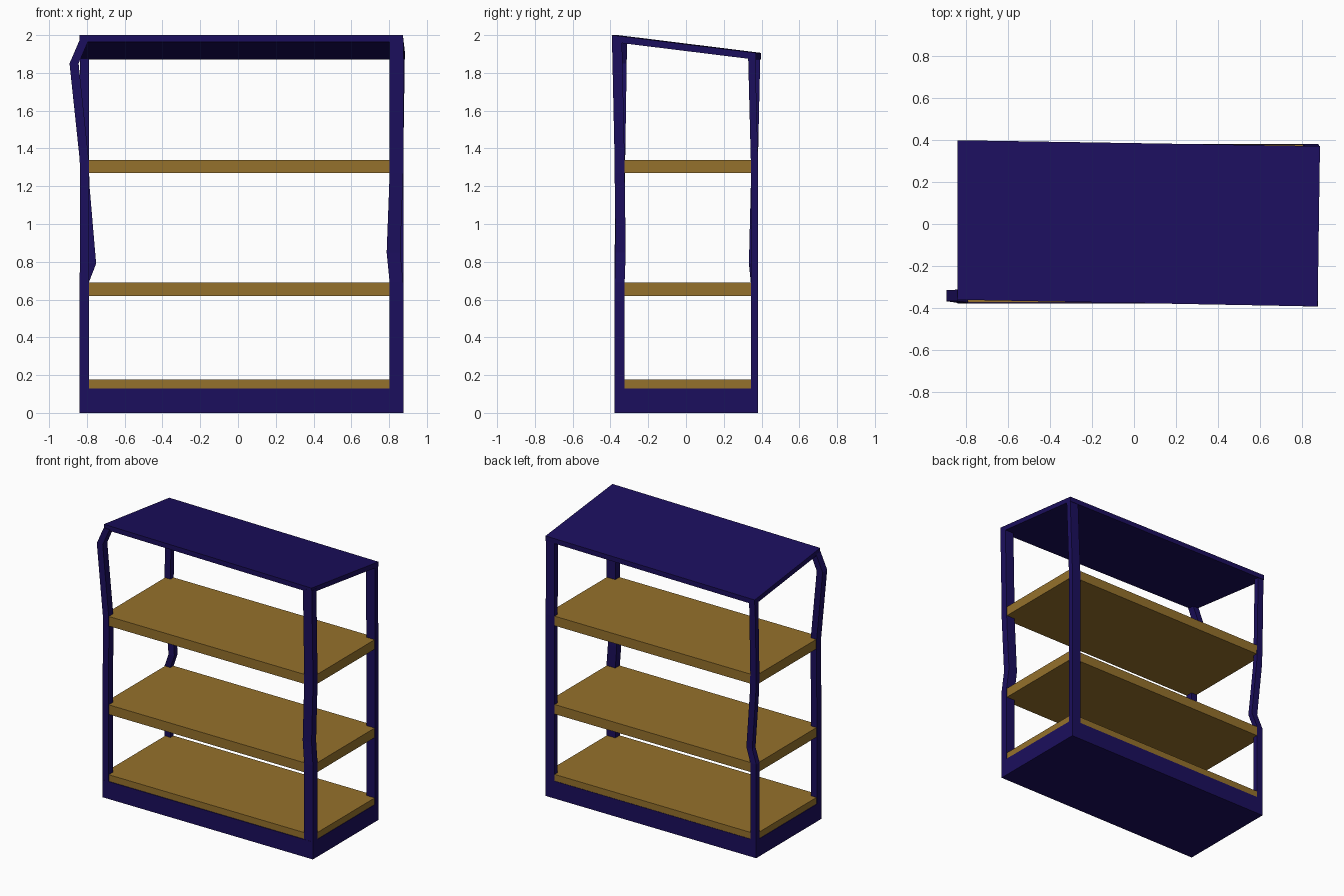
import bpy, bmesh

if "Cube" in bpy.data.objects:
    bpy.data.objects.remove(bpy.data.objects["Cube"])


def material(name, rgb):
    m = bpy.data.materials.new(name)
    m.diffuse_color = (*rgb, 1)
    m.use_nodes = True
    m.node_tree.nodes["Principled BSDF"].inputs["Base Color"].default_value = m.diffuse_color
    return m


navy = material("navy_paint", (0.011, 0.0045, 0.11))
wood = material("wood", (0.30, 0.165, 0.025))


def loft(name, rings, mat):
    """Skin a stack of four-cornered rings into a closed solid."""
    bm = bmesh.new()
    vs = [[bm.verts.new(p) for p in ring] for ring in rings]
    for a, b in zip(vs, vs[1:]):
        for i in range(4):
            j = (i + 1) % 4
            bm.faces.new((a[i], a[j], b[j], b[i]))
    bm.faces.new(vs[0][::-1])
    bm.faces.new(vs[-1])
    bmesh.ops.recalc_face_normals(bm, faces=bm.faces)
    me = bpy.data.meshes.new(name)
    bm.to_mesh(me)
    bm.free()
    me.materials.append(mat)
    ob = bpy.data.objects.new(name, me)
    bpy.context.collection.objects.link(ob)
    return ob


def rect(z, x0, x1, y0, y1):
    return [(x0, y0, z), (x1, y0, z), (x1, y1, z), (x0, y1, z)]


def box(name, x0, x1, y0, y1, z0, z1, mat):
    return loft(name, [rect(z, x0, x1, y0, y1) for z in (z0, z1)], mat)


def post(name, section, bends):
    """Post with a base section, shifted by (dx, dy) at each height."""
    x0, x1, y0, y1 = section
    loft(name, [rect(z, x0 + dx, x1 + dx, y0 + dy, y1 + dy)
                for z, dx, dy in bends], navy)


# Plinth
box("base", -0.838, 0.875, -0.379, 0.381, 0, 0.128, navy)

# Shelves, sitting just inside the outer faces of the posts
for i, (z0, z1) in enumerate([(0.127, 0.176), (0.62, 0.69), (1.27, 1.34)]):
    box(f"shelf_{i + 1}", -0.834, 0.872, -0.374, 0.378, z0, z1, wood)

# Dented corner posts: (height, x shift, y shift)
post("front_left_post", (-0.838, -0.79, -0.378, -0.325),
     [(0.1, 0, 0), (0.69, 0, 0), (1.2, 0.002, 0.002), (1.34, 0, 0.003),
      (1.85, -0.054, 0.011), (1.975, 0, 0.013)])
post("front_right_post", (0.803, 0.875, -0.378, -0.325),
     [(0.1, 0, 0), (0.69, 0, 0), (0.85, -0.016, 0.006), (1.27, 0, 0),
      (1.34, 0, 0), (1.98, 0, -0.014)])
post("back_right_post", (0.804, 0.875, 0.343, 0.381),
     [(0.1, 0, 0), (1.34, 0, 0), (1.885, 0.008, -0.014)])
post("back_left_post", (-0.838, -0.79, 0.343, 0.381),
     [(0.1, 0, 0), (0.69, 0, 0), (0.79, 0.039, -0.01), (1.2, 0.004, 0),
      (1.34, 0, 0), (1.885, 0.001, 0.012)])

# Slanted, slightly skewed roof panel
corners = [(-0.84, -0.36, 2.0), (0.873, -0.392, 2.0),
           (0.884, 0.37, 1.906), (-0.838, 0.398, 1.906)]
loft("roof", [[(x, y, z - t) for x, y, z in corners] for t in (0.036, 0)], navy)
